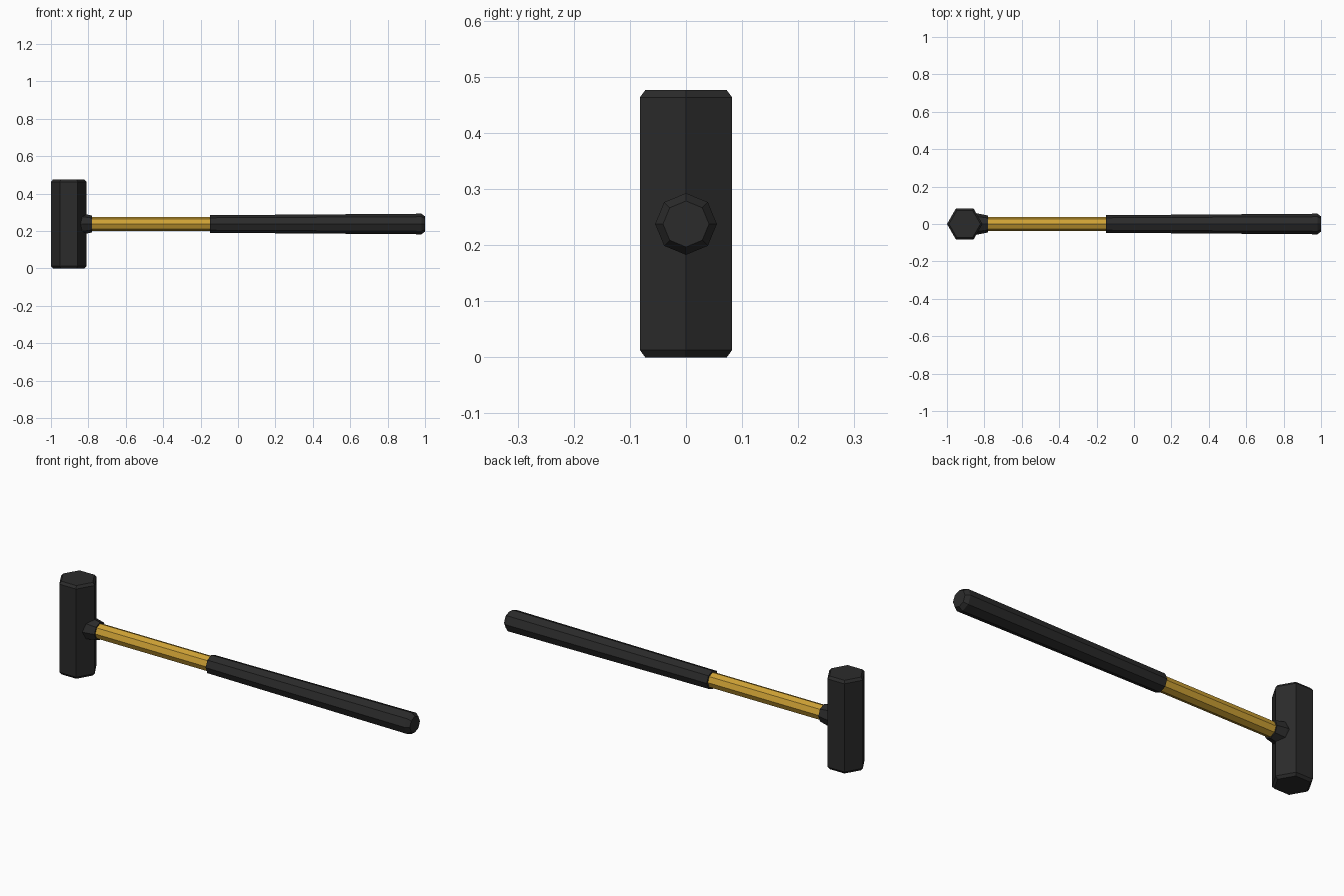
import bpy, bmesh, math

if "Cube" in bpy.data.objects:
    bpy.data.objects.remove(bpy.data.objects["Cube"])

CZ = 0.2375  # height of the handle axis


def material(name, rgb):
    m = bpy.data.materials.new(name)
    m.diffuse_color = (*rgb, 1)
    m.use_nodes = True
    m.node_tree.nodes["Principled BSDF"].inputs["Base Color"].default_value = m.diffuse_color
    return m


black = material("dark rubber", (0.024, 0.024, 0.024))
yellow = material("yellow fibreglass", (0.62, 0.36, 0.035))


def lathe(name, sides, rings, mat, place):
    """Faceted solid from (distance along axis, radius) rings."""
    bm = bmesh.new()
    loops = []
    for t, r in rings:
        loops.append([bm.verts.new(place(t, r * math.cos(a), r * math.sin(a)))
                      for a in (math.tau * i / sides for i in range(sides))])
    for lo, hi in zip(loops, loops[1:]):
        for i in range(sides):
            j = (i + 1) % sides
            bm.faces.new((lo[i], lo[j], hi[j], hi[i]))
    bm.faces.new(loops[0][::-1])
    bm.faces.new(loops[-1])
    bmesh.ops.recalc_face_normals(bm, faces=bm.faces)
    me = bpy.data.meshes.new(name)
    bm.to_mesh(me)
    bm.free()
    me.materials.append(mat)
    ob = bpy.data.objects.new(name, me)
    bpy.context.collection.objects.link(ob)
    return ob


def upright(t, u, v):
    return (-0.905 + u, v, t)


def along_x(t, u, v):
    return (t, u, CZ + v)


# Hexagonal head with chamfered striking faces
lathe("head", 6, [(0, 0.084), (0.013, 0.095), (0.463, 0.095), (0.476, 0.084)], black, upright)
# Tapered collar, shaft and grip along x
lathe("collar", 8, [(-0.88, 0.055), (-0.83, 0.055), (-0.78, 0.045)], black, along_x)
lathe("shaft", 8, [(-0.90, 0.038), (-0.10, 0.038)], yellow, along_x)
lathe("grip", 8, [(-0.15, 0.047), (0.98, 0.055), (1.0, 0.041)], black, along_x)
